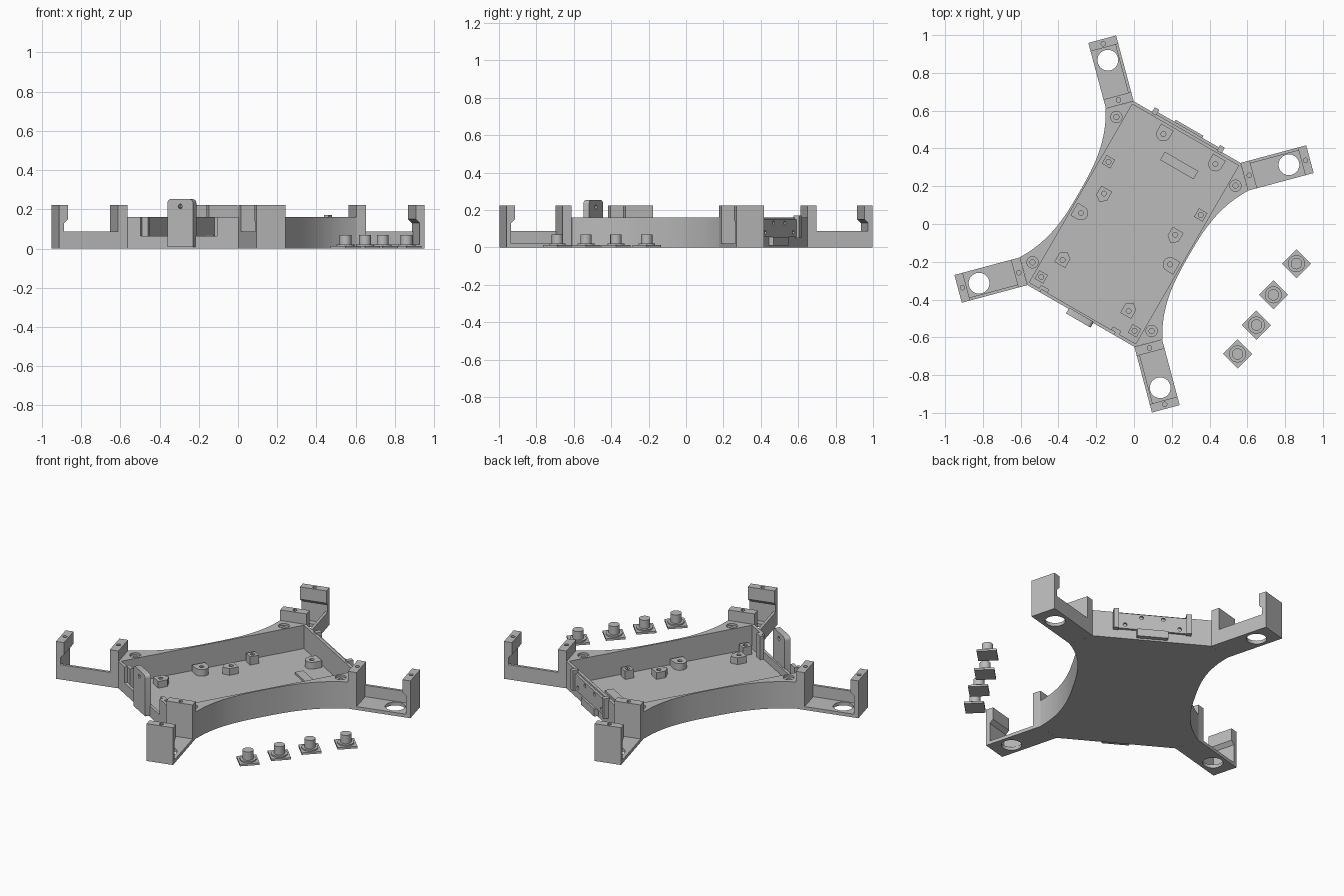
import bpy, bmesh, math
from mathutils import Vector, Matrix

if "Cube" in bpy.data.objects:
    bpy.data.objects.remove(bpy.data.objects["Cube"])

mat = bpy.data.materials.new("plain grey")
mat.use_nodes = True
mat.diffuse_color = (0.5, 0.5, 0.5, 1)
mat.node_tree.nodes["Principled BSDF"].inputs["Base Color"].default_value = (0.5, 0.5, 0.5, 1)

TURN = Matrix.Rotation(math.radians(-30), 3, 'Z')
RIM, FLOOR, POST = 0.16, 0.02, 0.223
parts = []


def flat(a, b, c):
    """Frame of the turned body: across, along, up."""
    return TURN @ Vector((a, b, c))


def world(a, b, c):
    return Vector((a, b, c))


def prism(name, outline, low, high, frame=flat):
    """Extrude an outline between two levels of a frame."""
    bm = bmesh.new()
    bottom = [bm.verts.new(frame(a, b, low)) for a, b in outline]
    top = [bm.verts.new(frame(a, b, high)) for a, b in outline]
    bm.faces.new(bottom)
    bm.faces.new(top)
    n = len(outline)
    for i in range(n):
        j = (i + 1) % n
        bm.faces.new((bottom[i], bottom[j], top[j], top[i]))
    bmesh.ops.recalc_face_normals(bm, faces=bm.faces)
    mesh = bpy.data.meshes.new(name)
    bm.to_mesh(mesh)
    bm.free()
    mesh.materials.append(mat)
    ob = bpy.data.objects.new(name, mesh)
    bpy.context.collection.objects.link(ob)
    parts.append(ob)
    return ob


def rect(a0, b0, a1, b1):
    return [(a0, b0), (a1, b0), (a1, b1), (a0, b1)]


def ring(a, b, r, n=20):
    return [(a + r * math.cos(math.tau * i / n), b + r * math.sin(math.tau * i / n)) for i in range(n)]


def cut(ob, outline, low, high, frame=flat):
    """Remove a prism from a part, then discard the cutter."""
    tool = prism("cutter", outline, low, high, frame)
    tool.hide_render = True
    parts.remove(tool)
    mod = ob.modifiers.new("cut", 'BOOLEAN')
    mod.operation, mod.solver, mod.object = 'DIFFERENCE', 'EXACT', tool
    graph = bpy.context.evaluated_depsgraph_get()
    mesh = bpy.data.meshes.new_from_object(ob.evaluated_get(graph))
    ob.modifiers.clear()
    ob.data = mesh
    bpy.data.objects.remove(tool)


# Body tray with hollowed long sides
STEPS = 14
side = []
for i in range(-STEPS, STEPS + 1):
    v = 0.454 * i / STEPS
    side.append((0.335 + 0.1 * abs(i / STEPS) ** 2.8, v))
outline = [(0.326, -0.562)] + side + [(0.326, 0.562)]
outline += [(-u, -v) for u, v in outline]
tray = prism("body_tray", outline, 0, RIM)
cut(tray, rect(-0.325, -0.545, 0.325, 0.545), FLOOR, 0.3)
cut(tray, rect(-0.25, -0.6, 0.2, -0.53), 0.065, 0.3)
for su in (-1, 1):
    for sv in (-1, 1):
        cut(tray, ring(su * 0.364, sv * 0.444, 0.03), RIM - 0.012, 0.3)
        cut(tray, ring(su * 0.364, sv * 0.444, 0.014), 0.06, 0.3)


# Four diagonal arms: s runs inward from the tip, t towards the hollow side
def arm_frame(su, sv):
    k = math.sqrt(0.5)

    def f(s, t, z):
        return flat(su * (0.635 - k * s + k * t), sv * (0.763 - k * s - k * t), z)
    return f


W, L = 0.076, 0.36
for su in (-1, 1):
    for sv in (-1, 1):
        f = arm_frame(su, sv)
        tag = ("left" if su > 0 else "right") + ("_back" if sv > 0 else "_front")

        def sideways(s, z, t):
            return f(s, t, z)

        base = prism("arm_floor_" + tag, rect(0, -W, L, W), 0, FLOOR, f)
        cut(base, ring(0.115, 0, 0.055, 32), -0.1, 0.1, f)
        prism("arm_wall_" + tag, rect(0.025, -W, L - 0.05, -W + 0.016), FLOOR, 0.088, f)
        # Tip post with a thicker chamfered head
        profile = [(0, FLOOR), (0.025, FLOOR), (0.025, 0.13), (0.046, 0.15), (0.046, POST), (0, POST)]
        tip = prism("tip_post_" + tag, profile, -W, W, sideways)
        cut(tip, ring(0.024, 0, 0.012, 12), 0.17, 0.3, f)
        inner = prism("inner_post_" + tag, rect(L - 0.05, -W, L, W), FLOOR, POST, f)
        cut(inner, ring(L - 0.027, 0, 0.012, 12), 0.17, 0.3, f)


# Floor standoffs
def standoff(name, u, v, outline, height):
    ob = prism(name, [(u + a, v + b) for a, b in outline], FLOOR, FLOOR + height)
    cut(ob, ring(u, v, 0.013, 12), FLOOR + 0.01, 0.2)


def house(d):
    """Five-sided block whose point faces along d."""
    return [(-0.033, -0.03 * d), (0.033, -0.03 * d), (0.033, 0.025 * d), (0, 0.05 * d), (-0.033, 0.025 * d)]


def rounded(dx, dy):
    """Block with a round nose along (dx, dy)."""
    pts = [(-0.042, -0.038), (-0.042, 0.038)]
    pts += [(0.038 * math.cos(a), 0.038 * math.sin(a)) for a in (math.pi * (0.5 - i / 10) for i in range(11))]
    return [(x * dx - y * dy, x * dy + y * dx) for x, y in pts]


square = rect(-0.026, -0.026, 0.026, 0.026)
for s in (-1, 1):
    standoff("middle_standoff", s * 0.218, 0.06, house(-1), 0.04)
    standoff("wall_standoff", s * 0.272, -0.09, rounded(-s, 0), 0.04)
    standoff("side_block", s * 0.282, 0.218, square, 0.05)
    standoff("corner_block", s * 0.285, -0.488, square, 0.05)
standoff("front_standoff_right", -0.232, -0.354, house(1), 0.04)
standoff("front_standoff_left", 0.205, -0.413, house(1), 0.04)
for u in (-0.103, 0.215):
    standoff("back_standoff", u, 0.49, rounded(0, -1), 0.04)
prism("floor_bar", rect(-0.05, 0.363, 0.155, 0.413), FLOOR, FLOOR + 0.012)


# Upright clip and guides on the front end
def end_view(u, z, v):
    return flat(u, v, z)


R = 0.02
clip_shape = [(-0.075, 0.008), (0.075, 0.008)]
for cx, start in ((0.075 - R, 0), (-0.075 + R, 90)):
    clip_shape += [(cx + R * math.cos(math.radians(start + 22.5 * i)),
                    0.252 - R + R * math.sin(math.radians(start + 22.5 * i))) for i in range(5)]
clip = prism("front_clip", clip_shape, -0.59, -0.555, end_view)
cut(clip, ring(0, 0.215, 0.012, 12), -0.7, -0.5, end_view)
for u in (-0.24, 0.2):
    prism("front_guide", rect(u - 0.025, -0.545, u + 0.025, -0.525), FLOOR, RIM)

# Ribbed socket panel on the back end
panel = prism("back_panel", rect(-0.2, 0.055, 0.2, 0.15), 0.55, 0.576, end_view)
for u, z in ((-0.15, 0.08), (-0.06, 0.13), (0.06, 0.13), (0.15, 0.08)):
    cut(panel, ring(u, z, 0.011, 12), 0.565, 0.7, end_view)
for u in (-0.2, 0.2):
    prism("back_rib", rect(u - 0.014, 0.555, u + 0.014, 0.59), 0.05, 0.17)
prism("back_socket", rect(-0.085, 0.555, 0.085, 0.588), 0.01, 0.055)

# Four loose pegs on diamond plates
for x, y in ((0.86, -0.21), (0.738, -0.375), (0.648, -0.535), (0.548, -0.688)):
    prism("peg_plate", ring(x, y, 0.077, 4), 0, 0.012, world)
    prism("peg_collar", ring(x, y, 0.045, 24), 0.012, 0.02, world)
    peg = prism("peg", ring(x, y, 0.03, 24), 0.02, 0.07, world)

# Smooth the round walls, keep edges sharp
bpy.ops.object.select_all(action='DESELECT')
for ob in parts:
    ob.select_set(True)
bpy.context.view_layer.objects.active = tray
bpy.ops.object.shade_smooth_by_angle(angle=math.radians(30))
